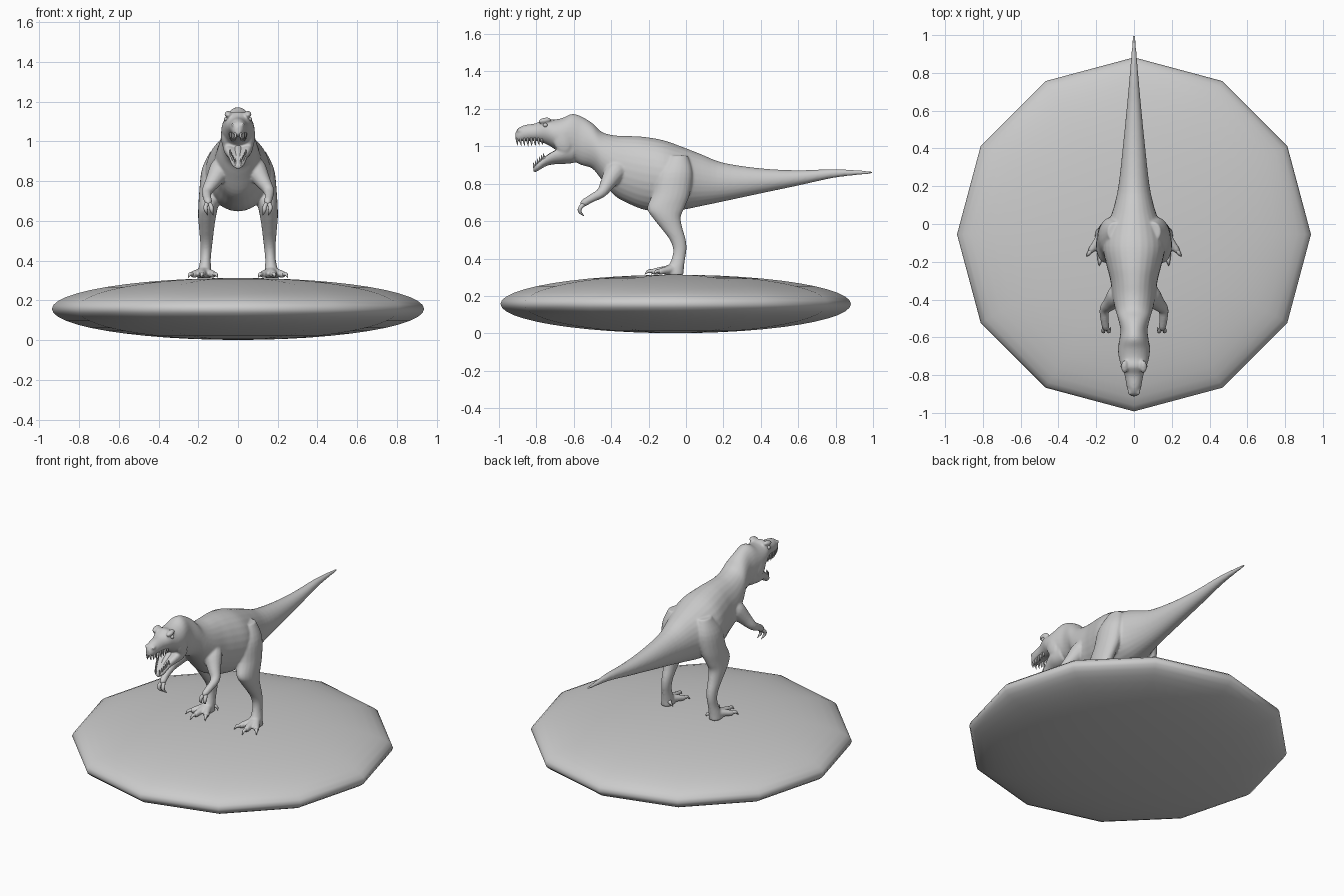
import bpy, bmesh
from math import sin, cos, pi
from mathutils import Vector, Matrix


def spline(st, k=4):
    """Catmull-Rom interpolation through tuples of any length."""
    out = []
    for i in range(len(st) - 1):
        p0, p1, p2, p3 = st[max(i - 1, 0)], st[i], st[i + 1], st[min(i + 2, len(st) - 1)]
        for j in range(k):
            t = j / k
            out.append([0.5 * (2 * b + (c - a) * t + (2 * a - 5 * b + 4 * c - d) * t * t
                               + (3 * b - a - 3 * c + d) * t ** 3)
                        for a, b, c, d in zip(p0, p1, p2, p3)])
    return out + [list(st[-1])]


def loft(bm, rings):
    vs = [[bm.verts.new(p) for p in r] for r in rings]
    n = len(vs[0])
    for a, b in zip(vs, vs[1:]):
        for i in range(n):
            bm.faces.new((a[i], a[(i + 1) % n], b[(i + 1) % n], b[i]))
    bm.faces.new(vs[0])
    bm.faces.new(vs[-1][::-1])


def angles(n):
    return [2 * pi * i / n for i in range(n)]


def body_loft(bm, st, dip=0.0, n=28):
    """Upright sections: y, top z, bottom z, half width."""
    rings = []
    for y, top, bot, w in spline(st):
        m, h = (top + bot) / 2, (top - bot) / 2
        rings.append([(w * cos(a), y, m + h * sin(a) - dip * h * max(sin(a), 0) ** 3)
                      for a in angles(n)])
    loft(bm, rings)


def leg_loft(bm, st, s, n=20):
    """Level sections: z, x, y, half width, half depth."""
    loft(bm, [[(s * (x + rx * cos(a)), y + ry * sin(a), z) for a in angles(n)]
              for z, x, y, rx, ry in spline(st)])


def tube(bm, st, s=1, n=10):
    """Round sections along a path: x, y, z, radius."""
    pts = spline(st)
    cs = [Vector((s * p[0], p[1], p[2])) for p in pts]
    rings = []
    for i, c in enumerate(cs):
        t = (cs[min(i + 1, len(cs) - 1)] - cs[max(i - 1, 0)]).normalized()
        u = t.cross(Vector((1, 0, 0.1))).normalized()
        v = t.cross(u)
        rings.append([c + pts[i][3] * (u * cos(a) + v * sin(a)) for a in angles(n)])
    loft(bm, rings)


def ball(bm, loc, size, rot=0.0, u=14, v=10):
    m = Matrix.Translation(loc) @ Matrix.Rotation(rot, 4, 'X') @ Matrix.Diagonal((*size, 1))
    bmesh.ops.create_uvsphere(bm, u_segments=u, v_segments=v, radius=1, matrix=m)


def finish(bm, name):
    bmesh.ops.recalc_face_normals(bm, faces=bm.faces)
    for f in bm.faces:
        f.smooth = True
    me = bpy.data.meshes.new(name)
    bm.to_mesh(me)
    bm.free()
    ob = bpy.data.objects.new(name, me)
    bpy.context.collection.objects.link(ob)
    return ob


# Base: twelve-sided flattened lens
bm = bmesh.new()
ball(bm, (0, -0.055, 0.157), (0.937, 0.937, 0.156), u=12, v=24)
finish(bm, "base")

# Tail, torso, neck and upper head
bm = bmesh.new()
body_loft(bm, [
    (1.0, .866, .854, .006), (.8, .878, .833, .022), (.6, .872, .79, .04),
    (.4, .882, .748, .06), (.2, .912, .705, .083), (.08, .958, .68, .11),
    (-.02, .997, .66, .145), (-.12, 1.032, .648, .165), (-.22, 1.05, .66, .145),
    (-.3, 1.055, .69, .125), (-.38, 1.058, .735, .115), (-.45, 1.077, .82, .1),
    (-.5, 1.123, .88, .085), (-.56, 1.16, .9, .072), (-.61, 1.173, .925, .077),
    (-.66, 1.152, .955, .084), (-.71, 1.142, .99, .08), (-.755, 1.15, 1.015, .066),
    (-.80, 1.124, 1.028, .05), (-.86, 1.114, 1.028, .039), (-.895, 1.098, 1.025, .028),
    (-.912, 1.075, 1.035, .014)])

# Open lower jaw with a trough on top
body_loft(bm, [
    (-.6, 1.06, .91, .066), (-.66, 1.03, .905, .074), (-.71, 1.0, .903, .064),
    (-.75, .968, .893, .05), (-.785, .935, .872, .04), (-.805, .915, .862, .03),
    (-.817, .895, .864, .016)], dip=0.75)

# Foot claws, finger claws, teeth and eyes collect in separate meshes
claws, teeth, eyes = bmesh.new(), bmesh.new(), bmesh.new()
for s in (1, -1):
    # Leg
    leg_loft(bm, [
        (.95, .10, -.04, .04, .05), (.86, .122, -.06, .06, .095),
        (.75, .135, -.078, .06, .1), (.67, .15, -.108, .05, .1),
        (.62, .156, -.104, .045, .076), (.56, .158, -.075, .038, .057),
        (.5, .159, -.044, .032, .043), (.45, .161, -.033, .028, .036),
        (.4, .164, -.04, .027, .036), (.35, .168, -.055, .034, .044),
        (.312, .17, -.062, .038, .05)], s)
    # Toes: outer, middle, inner, with claws
    for tx, ty in ((.228, -.14), (.18, -.175), (.122, -.15)):
        mx, my = (.17 + tx) / 2, (-.06 + ty) / 2
        dx, dy = (tx - .17) * .4, (ty + .06) * .4
        tube(bm, [(.17, -.06, .345, .028), (mx, my, .338, .022),
                  (tx, ty, .33, .017), (tx + dx * .25, ty + dy * .25, .328, .010)], s)
        tube(claws, [(tx, ty, .332, .012), (tx + dx * .6, ty + dy * .6, .331, .009),
                     (tx + dx, ty + dy, .314, .001)], s, 8)
    tube(claws, [(.15, -.04, .345, .014), (.13, -.03, .337, .009), (.118, -.035, .32, .001)], s, 8)
    # Arm
    tube(bm, [(.07, -.34, .89, .045), (.088, -.38, .86, .056), (.125, -.42, .80, .04),
              (.155, -.452, .752, .028), (.156, -.505, .722, .022),
              (.15, -.545, .697, .02), (.149, -.557, .682, .012)], s, 14)
    # Two clawed fingers
    for fx in (.135, .163):
        tube(claws, [(.15, -.54, .697, .013), (fx, -.565, .672, .011),
                     (fx - .003, -.567, .65, .009), (fx - .012, -.545, .627, .001)], s, 8)
    # Brow ridge, cheek and nostril swellings
    ball(bm, (s * .05, -.755, 1.138), (.019, .036, .015), .2)
    ball(bm, (s * .062, -.66, 1.03), (.024, .05, .075), .3)
    ball(bm, (s * .022, -.885, 1.085), (.012, .022, .012))
    ball(eyes, (s * .06, -.752, 1.113), (.011, .012, .011))
    # Teeth
    for i in range(8):
        y, x = -.903 + .019 * i, .012 + .028 * (i / 7) ** .7
        h = .034 - .012 * abs(i - 3) / 4
        tube(teeth, [(x, y, 1.045, .006), (x, y, 1.035 - h * .4, .0055),
                     (x, y + .004, 1.03 - h, .0005)], s, 6)
    for i in range(6):
        y, x, z = -.81 + .011 * i, .014 + .026 * (i / 5) ** .7, .88 + .0095 * i
        tube(teeth, [(x, y, z, .006), (x, y - .004, z + .018, .005),
                     (x, y - .008, z + .036, .0005)], s, 6)
# Tongue
tube(teeth, [(0, -.68, .965, .022), (0, -.73, .938, .02), (0, -.775, .905, .013), (0, -.79, .897, .003)])

# Fuse the body parts into one smooth skin
body = finish(bm, "dinosaur_body")
rm = body.modifiers.new("fuse", 'REMESH')
rm.mode, rm.voxel_size, rm.use_smooth_shade = 'VOXEL', 0.006, True
sm = body.modifiers.new("soften", 'SMOOTH')
sm.factor, sm.iterations = 0.5, 8
finish(claws, "claws")
finish(teeth, "teeth_and_tongue")
finish(eyes, "eyes")
